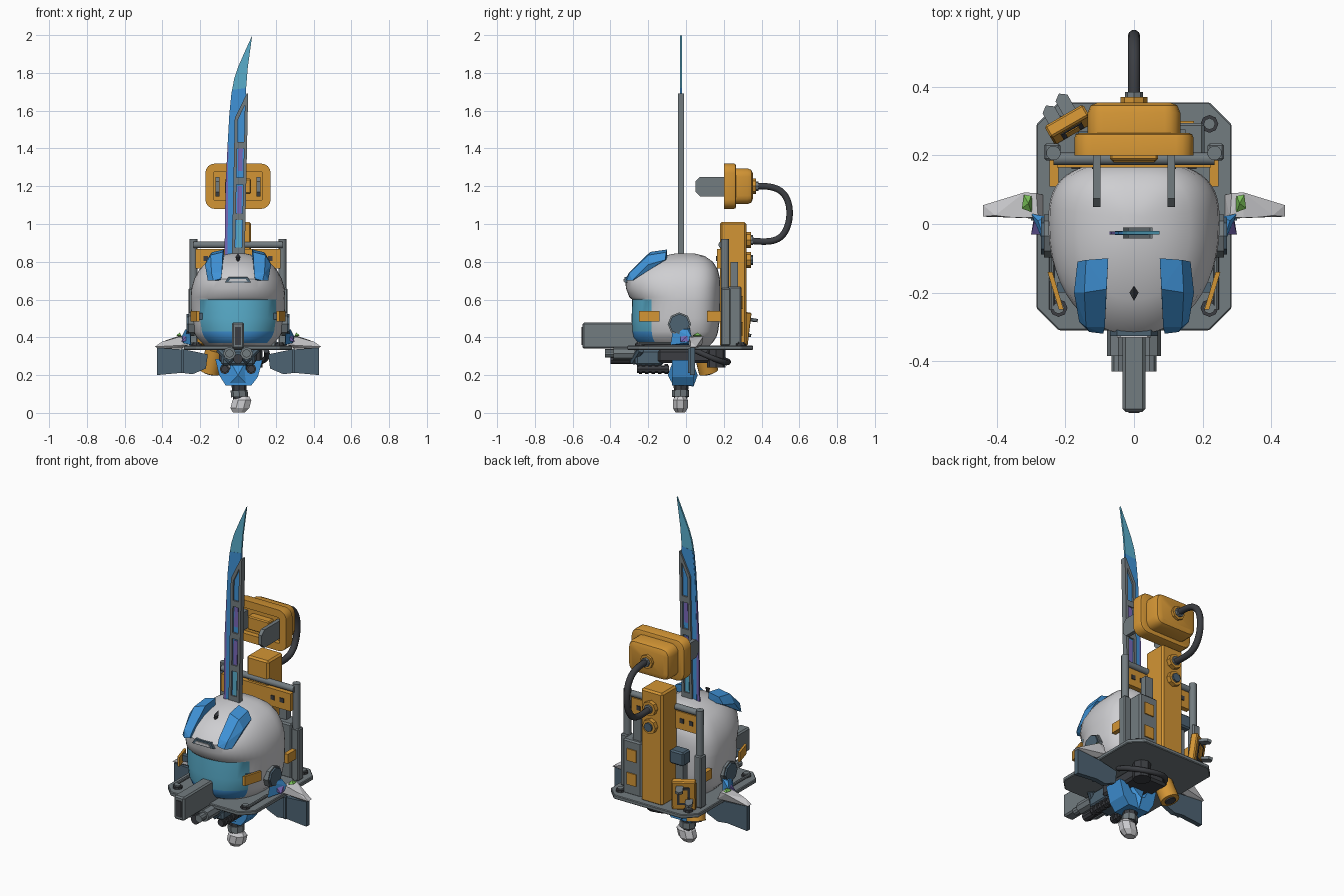
import bpy, bmesh, math
from mathutils import Vector, Matrix

if "Cube" in bpy.data.objects:
    bpy.data.objects.remove(bpy.data.objects["Cube"])

def mat(name, r, g, b):
    m = bpy.data.materials.new(name)
    m.diffuse_color = (r, g, b, 1)
    m.use_nodes = True
    m.node_tree.nodes["Principled BSDF"].inputs["Base Color"].default_value = m.diffuse_color
    return m

WHITE = mat("shell white", .62, .62, .64)
GRAY = mat("steel gray", .17, .20, .215)
SLATE = mat("slate", .075, .125, .17)
DARK = mat("rubber dark", .045, .048, .055)
ORANGE = mat("orange", .65, .30, .035)
BLUE = mat("blue", .05, .29, .68)
CYAN = mat("glass cyan", .10, .42, .60)
PURPLE = mat("purple", .19, .14, .48)
GREEN = mat("green", .18, .50, .09)

def finish(name, bm, *mats, smooth=0):
    bmesh.ops.recalc_face_normals(bm, faces=bm.faces[:])
    me = bpy.data.meshes.new(name)
    bm.to_mesh(me)
    bm.free()
    ob = bpy.data.objects.new(name, me)
    bpy.context.collection.objects.link(ob)
    for m in mats:
        me.materials.append(m)
    if smooth:
        bpy.ops.object.select_all(action='DESELECT')
        ob.select_set(True)
        bpy.context.view_layer.objects.active = ob
        bpy.ops.object.shade_smooth_by_angle(angle=math.radians(smooth))
    return ob

def hull(name, pts, m, bevel=0, sx=1):
    bm = bmesh.new()
    for p in pts:
        bm.verts.new((p[0] * sx, p[1], p[2]))
    r = bmesh.ops.convex_hull(bm, input=bm.verts[:])
    bmesh.ops.delete(bm, geom=list({v for v in r["geom_interior"] if isinstance(v, bmesh.types.BMVert)}), context='VERTS')
    bmesh.ops.dissolve_limit(bm, angle_limit=.02, verts=bm.verts[:], edges=bm.edges[:])
    if bevel:
        bmesh.ops.bevel(bm, geom=bm.edges[:], offset=bevel, offset_type='OFFSET', segments=1, profile=.5, affect='EDGES')
    return finish(name, bm, m)

def box(name, x0, x1, y0, y1, z0, z1, m, bevel=0, sx=1):
    return hull(name, [(x, y, z) for x in (x0, x1) for y in (y0, y1) for z in (z0, z1)], m, bevel, sx)

def cyl(name, p0, p1, r, m, n=16, r2=None):
    p0, p1 = Vector(p0), Vector(p1)
    d = p1 - p0
    bm = bmesh.new()
    M = Matrix.Translation((p0 + p1) / 2) @ d.to_track_quat('Z', 'Y').to_matrix().to_4x4()
    bmesh.ops.create_cone(bm, cap_ends=True, segments=n, radius1=r, radius2=r if r2 is None else r2, depth=d.length, matrix=M)
    return finish(name, bm, m, smooth=35 if n > 8 else 0)

def prism(name, prof, y0, y1, m, bevel=0, sx=1):
    """x,z profile pushed from y0 to y1"""
    bm = bmesh.new()
    a = [bm.verts.new((x * sx, y0, z)) for x, z in prof]
    b = [bm.verts.new((x * sx, y1, z)) for x, z in prof]
    n = len(a)
    bm.faces.new(a)
    cap = bm.faces.new(b[::-1])
    for i in range(n):
        bm.faces.new((a[i], b[i], b[(i + 1) % n], a[(i + 1) % n]))
    if bevel:
        bmesh.ops.bevel(bm, geom=cap.edges[:], offset=bevel, offset_type='OFFSET', segments=2, profile=.5, affect='EDGES')
    return finish(name, bm, m, smooth=25 if bevel else 0)

def tube(name, pts, r, m):
    cu = bpy.data.curves.new(name, 'CURVE')
    cu.dimensions = '3D'
    cu.bevel_depth, cu.bevel_resolution, cu.resolution_u, cu.use_fill_caps = r, 3, 8, True
    s = cu.splines.new('NURBS')
    s.points.add(len(pts) - 1)
    for q, p in zip(s.points, pts):
        q.co = (*p, 1)
    s.use_endpoint_u, s.order_u = True, 4
    ob = bpy.data.objects.new(name, cu)
    bpy.context.collection.objects.link(ob)
    cu.materials.append(m)

def rrect(w, z0, z1, r):
    cz, h = (z0 + z1) / 2, (z1 - z0) / 2
    out = []
    for k, (sx, sz) in enumerate([(1, 1), (-1, 1), (-1, -1), (1, -1)]):
        for i in range(5):
            a = math.radians(90 * k + 22.5 * i)
            out.append((sx * (w - r) + r * math.cos(a), cz + sz * (h - r) + r * math.sin(a)))
    return out

# helmet body: rings of z, half width, front y, back y
RINGS = [(.35, .17, .22, .12), (.37, .19, .255, .14), (.40, .22, .278, .16), (.43, .236, .285, .17),
         (.50, .248, .288, .18), (.60, .25, .285, .182), (.612, .25, .30, .182), (.66, .246, .318, .182),
         (.71, .232, .322, .18), (.76, .204, .285, .168), (.80, .165, .22, .142), (.83, .10, .125, .10), (.845, .035, .05, .04)]
N = 48
bm = bmesh.new()
rows = []
for z, hx, yf, yb in RINGS:
    row = []
    for j in range(N):
        t = math.tau * j / N
        s, c = math.sin(t), math.cos(t)
        e, yr = (2 / 2.2, yf) if c > 0 else (2 / 2.9, yb)
        row.append(bm.verts.new((math.copysign(abs(s) ** e * hx, s), -math.copysign(abs(c) ** e * yr, c), z)))
    rows.append(row)
for i in range(len(rows) - 1):
    for j in range(N):
        f = bm.faces.new((rows[i][j], rows[i][(j + 1) % N], rows[i + 1][(j + 1) % N], rows[i + 1][j]))
        if (j < 7 or j >= N - 7) and 1 <= i <= 4:      # visor, blue at its lower rim
            f.material_index = 2 if i < 3 else 1
bm.faces.new(rows[-1])
bm.faces.new(rows[0])
finish("helmet_body", bm, WHITE, CYAN, BLUE, smooth=32)
hull("helmet_notch", [(x, y, z) for y in (-.326, -.29) for x, z in ((-.07, .69), (.07, .69), (.05, .72), (-.05, .72))], SLATE)
hull("helmet_notch_lip", [(x, y, z) for y in (-.331, -.29) for x, z in ((-.05, .696), (.05, .696), (.04, .71), (-.04, .71))], WHITE)
hull("helmet_gem", [(0, -.225, .82), (-.013, -.20, .825), (.013, -.20, .825), (0, -.18, .845), (0, -.2, .78)], DARK)

# base plate with bolts
c = .065
outline = [(.285 - c, -.31), (.285, -.31 + c), (.285, .355 - c), (.285 - c, .355)]
hull("base_plate", [(s * x, y, z) for s in (-1, 1) for x, y in outline for z in (.333, .356)], GRAY, .004)
for s in (-1, 1):
    for y in (-.245, .292):
        cyl("plate_bolt", (s * .22, y, .35), (s * .22, y, .368), .026, DARK, 8)
        cyl("plate_bolt_head", (s * .22, y, .36), (s * .22, y, .375), .017, GRAY, 8)
    cyl("plate_rod", (s * .24, -.25, .368), (s * .24, -.07, .368), .008, GRAY, 8)

# mirrored side parts
for s in (-1, 1):
    # brow stripes
    hull("brow_stripe", [(.075, -.10, .865), (.14, -.105, .85), (.165, -.11, .81), (.08, -.19, .852), (.145, -.2, .835),
                         (.175, -.2, .785), (.085, -.30, .745), (.14, -.30, .74), (.16, -.285, .70), (.09, -.32, .71),
                         (.13, -.315, .70), (.075, -.10, .81), (.09, -.28, .70)], BLUE, 0, s)
    # hubs and tabs
    cyl("side_hub", (s * .23, -.035, .47), (s * .272, -.035, .47), .054, SLATE, 8)
    cyl("side_hub_rim", (s * .23, -.035, .47), (s * .262, -.035, .47), .062, GRAY, 8)
    hull("front_tab", [(x + d, y, z) for x, y in ((.205, -.25), (.238, -.14)) for d in (0, .014) for z in (.485, .54)], ORANGE, 0, s)
    box("tab_bracket", .18, .225, -.20, -.17, .495, .53, SLATE, 0, s)
    box("rear_tab", .22, .246, .11, .185, .485, .54, ORANGE, 0, s)
    # wings
    hull("wing_root", [(.25, -.08, .36), (.25, .02, .36), (.29, .0, .37), (.30, .03, .40), (.255, -.07, .45), (.28, .01, .44), (.25, .02, .45)], BLUE, 0, s)
    hull("wing_top", [(.265, .015, .36), (.265, .085, .36), (.28, .02, .405), (.285, .09, .405), (.32, .092, .405), (.32, .018, .40),
                      (.37, .02, .385), (.37, .065, .385), (.405, .025, .376), (.44, .022, .35), (.44, .055, .35), (.42, .03, .34), (.3, .05, .34)], WHITE, 0, s)
    hull("wing_light", [(.292, .055, .395), (.30, .035, .41), (.327, .045, .41), (.322, .085, .41), (.30, .082, .41),
                        (.308, .06, .425)], GREEN, 0, s)
    hull("wing_accent", [(.262, -.03, .385), (.30, -.03, .375), (.29, .03, .38), (.27, -.03, .41), (.29, .01, .41)], PURPLE, 0, s)
    prism("wing_panel", [(.16, .31), (.28, .335), (.43, .345), (.43, .20), (.30, .212), (.24, .205), (.17, .235)], .02, .048, SLATE, 0, s)
    box("wing_panel_rib", .288, .30, .01, .03, .212, .34, SLATE, 0, s)
    # rear rails
    cyl("rear_post", (s * .235, .207, .35), (s * .235, .207, .92), .021, GRAY)
    box("rear_post_guard", .215, .262, .185, .235, .356, .66, GRAY, .006, s)
    # twin barrels under the gun
    cyl("barrel", (s * .045, -.43, .315), (s * .045, -.2, .315), .022, GRAY, 10)
    cyl("barrel_sleeve", (s * .045, -.385, .315), (s * .045, -.27, .315), .034, GRAY, 8)
    cyl("claw_arm", (s * .035, -.28, .27), (s * .10, -.24, .335), .02, SLATE, 8)
    cyl("under_spring", (s * .07, -.26, .232), (s * .07, -.09, .232), .02, DARK, 8)
    for k in range(5):
        y = -.25 + .034 * k
        cyl("under_spring_coil", (s * .07, y, .232), (s * .07, y + .018, .232), .027, DARK, 8)

# front gun
box("gun_body", -.033, .033, -.548, -.22, .34, .478, GRAY, .008)
box("gun_muzzle", -.016, .016, -.552, -.5, .36, .455, DARK)
cyl("lower_barrel", (0, -.40, .285), (0, -.2, .285), .026, DARK, 10)
box("gun_mount", -.09, .09, -.27, -.12, .25, .335, SLATE, .012)
box("under_frame", -.10, .10, -.15, .16, .265, .335, DARK, .012)
cyl("under_cap", (.08, .16, .335), (.08, .16, .24), .05, DARK, 8)
tube("under_cable", [(.15, .05, .33), (.17, .18, .27), (.05, .24, .26), (-.06, .22, .28), (-.1, .12, .3)], .015, DARK)
cyl("under_canister", (-.12, .09, .335), (-.15, .12, .215), .052, ORANGE, 16)
cyl("under_canister_cap", (-.149, .119, .22), (-.152, .122, .208), .03, DARK, 16)

# hilt
prism("hilt_guard", [(-.12, .285), (-.07, .285), (-.04, .225), (.045, .225), (.08, .275), (.13, .28), (.105, .19), (.07, .145), (-.065, .145), (-.10, .2)], -.075, .04, BLUE)
hull("hilt_guard_spine", [(0, -.097, .20), (-.04, -.07, .27), (.04, -.07, .27), (-.05, -.07, .15), (.05, -.07, .15),
                          (0, .062, .2), (-.04, .035, .27), (.04, .035, .27), (0, .04, .14)], BLUE)
cyl("hilt_grip", (.008, -.028, .07), (0, -.02, .34), .034, DARK, 8, .055)
cyl("hilt_collar", (.008, -.028, .085), (.006, -.028, .12), .045, GRAY, 8)
hull("pommel", [(.015 + x + z * .25, -.03 + y, .046 + z) for x, y, z in
                [(a * r, b * r, h) for h, r in ((-.045, .6), (-.02, 1), (.022, 1), (.042, .65)) for a, b in
                 ((.05, .017), (.05, -.017), (.02, .04), (.02, -.04), (-.05, .017), (-.05, -.017), (-.02, .04), (-.02, -.04))]], WHITE)

# blade
def slab(name, prof, th, m):
    return prism(name, prof, -.026 - th, -.026 + th, m)
slab("blade_core", [(-.055, .80), (.03, .80), (.042, 1.66), (.043, 1.72), (-.028, 1.71), (-.045, 1.55), (-.053, 1.3)], .006, BLUE)
slab("blade_edge", [(-.072, .80), (-.053, .80), (-.047, 1.42), (-.055, 1.42), (-.066, 1.2)], .0045, PURPLE)
slab("blade_edge_upper", [(-.055, 1.42), (-.046, 1.42), (-.026, 1.71), (-.034, 1.70), (-.046, 1.58)], .0045, BLUE)
slab("blade_tip", [(-.033, 1.70), (.043, 1.72), (.052, 1.83), (.075, 1.998), (.035, 1.91), (0, 1.83), (-.02, 1.77)], .005, CYAN)
cx = lambda z: .002 + (z - .85) * .021
def bar(z0, z1, a, b, m, th, name):
    slab(name, [(cx(z0) + a, z0), (cx(z0) + b, z0), (cx(z1) + b, z1), (cx(z1) + a, z1)], th, m)
bar(.80, 1.56, -.034, -.018, GRAY, .016, "blade_frame_left")
bar(.80, 1.66, .018, .034, GRAY, .016, "blade_frame_right")
slab("blade_frame_top", [(cx(1.56) - .034, 1.56), (cx(1.56) - .018, 1.55), (cx(1.63) + .018, 1.63), (cx(1.63) + .034, 1.63), (.054, 1.69), (.046, 1.69)], .016, GRAY)
for z in (.84, 1.02, 1.21, 1.40):
    bar(z, z + .035, -.03, .03, GRAY, .016, "blade_frame_rung")
for z0, z1, m in ((.86, 1.02, CYAN), (1.055, 1.20, PURPLE), (1.28, 1.40, PURPLE)):
    bar(z0, z1, -.012, .012, m, .009, "blade_inlay")

# rear tower, rails and panels
box("rear_tower", -.07, .07, .18, .32, .35, 1.01, ORANGE, .01)
cyl("rear_crossbar", (-.235, .19, .89), (.235, .19, .89), .018, GRAY)
box("rear_orange_rail", -.225, .225, .165, .195, .765, .868, ORANGE)
for x in (-.17, -.11, .11, .17):
    box("rail_bolt", x - .012, x + .012, .16, .20, .805, .83, DARK)
box("rear_panel", .085, .205, .20, .295, .35, .67, GRAY, .008)
box("rear_panel_post", .10, .15, .235, .275, .35, .80, GRAY)
for z in (.41, .55):
    box("rear_panel_patch", .115, .175, .28, .301, z, z + .07, ORANGE)
box("rear_module", -.17, -.08, .2, .27, .59, .67, SLATE, .008)
box("rear_module_post", -.15, -.10, .20, .24, .35, .6, GRAY)
for z, m in ((.915, GRAY), (.81, SLATE)):
    cyl("tower_socket", (0, .31, z), (0, .345, z), .042, ORANGE, 8)
    cyl("tower_socket_core", (0, .34, z), (0, .355, z), .026, m, 8)

# buckle leaning on the plate
R = Matrix.Translation((-.19, .29, .445)) @ Matrix.Rotation(math.radians(30), 4, 'Z') @ Matrix.Rotation(math.radians(-8), 4, 'X')
for nm, a, y, h, m in (("buckle", .065, .02, .088, ORANGE), ("buckle_inset", .035, .023, .055, DARK), ("buckle_core", .022, .026, .04, ORANGE)):
    hull(nm, [R @ Vector((x, b, z)) for x in (-a, a) for b in (-y, y) for z in (-h, h)], m, .006 if nm == "buckle" else 0)
for x, z in ((-.03, -.025), (.02, .055)):
    hull("buckle_prong", [R @ Vector((x + i, j, z + k)) for i, j in ((-.02, 0), (.02, 0), (.02, .07), (-.02, .07), (0, .085)) for k in (-.008, .008)], GRAY)

# plug head with prongs and cable
rim = prism("plug_rim", rrect(.173, 1.08, 1.32, .05), .20, .265, ORANGE, .012)
bm = bmesh.new()
bm.from_mesh(rim.data)
bm.faces.ensure_lookup_table()
front = max((f for f in bm.faces if f.normal.y < -.9), key=lambda f: f.calc_area())
bmesh.ops.inset_individual(bm, faces=[front], thickness=.045, depth=0)
r = bmesh.ops.extrude_discrete_faces(bm, faces=[front])
bmesh.ops.translate(bm, vec=(0, .03, 0), verts=r["faces"][0].verts[:])
bm.to_mesh(rim.data)
bm.free()
prism("plug_back", rrect(.135, 1.105, 1.295, .045), .26, .355, ORANGE, .03)
box("plug_tongue", -.07, .07, .185, .24, 1.16, 1.24, ORANGE, .006)
for s in (-1, 1):
    hull("plug_prong", [(s * .108 + d, y, z) for d in (-.011, .011) for y, z in
                        ((.24, 1.145), (.24, 1.25), (.075, 1.25), (.05, 1.225), (.05, 1.17), (.075, 1.145))], GRAY)
cyl("plug_collar", (0, .34, 1.20), (0, .37, 1.20), .04, ORANGE, 8)
cyl("plug_collar_core", (0, .36, 1.20), (0, .385, 1.20), .026, GRAY, 8)
tube("cable", [(0, .35, 1.20), (0, .44, 1.205), (0, .53, 1.18), (0, .56, 1.05), (0, .52, .92), (0, .44, .90), (0, .34, .912)], .018, DARK)
